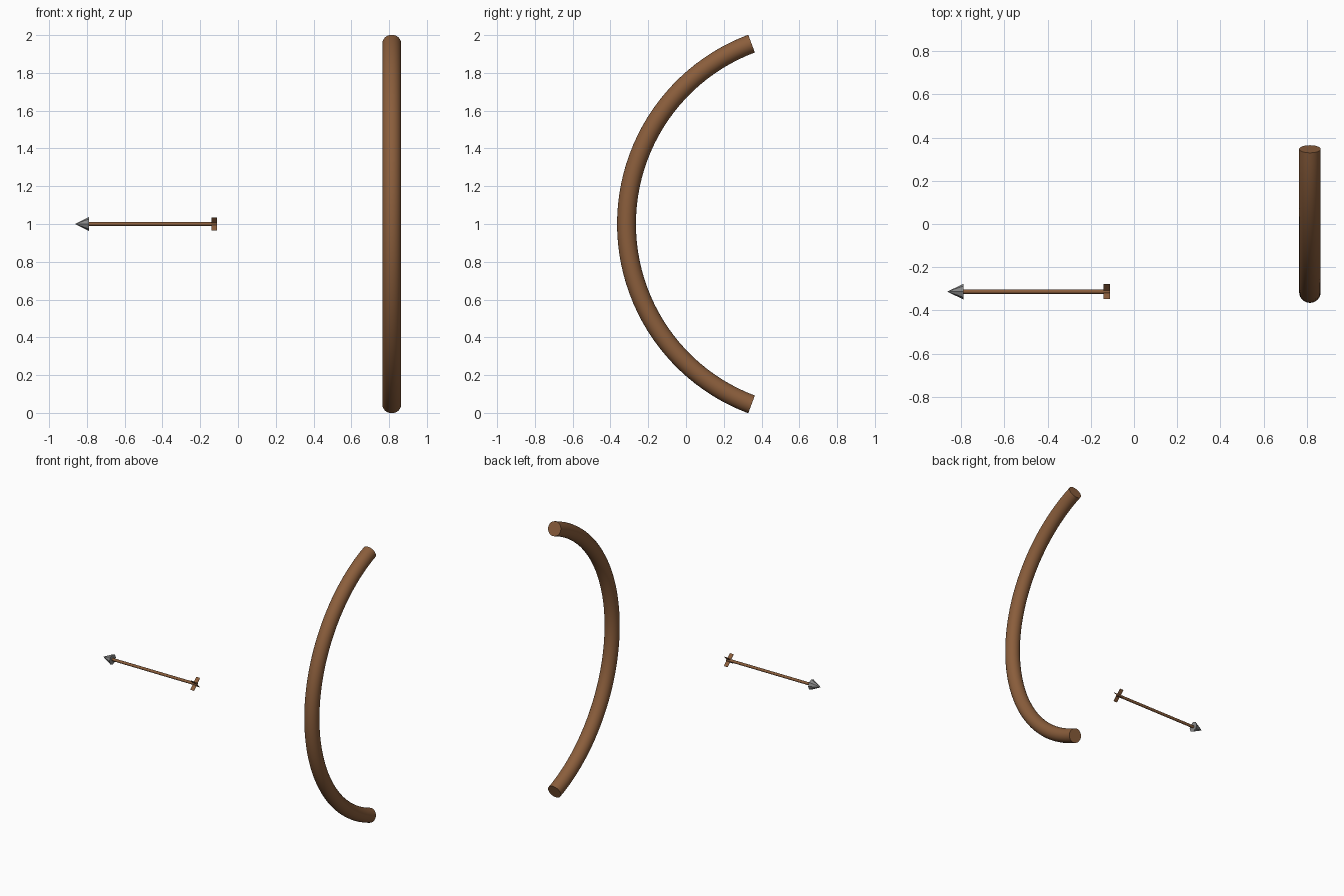
import bpy, bmesh, math
from mathutils import Matrix, Vector

if "Cube" in bpy.data.objects:
    bpy.data.objects.remove(bpy.data.objects["Cube"])


def material(name, rgb):
    m = bpy.data.materials.new(name)
    m.diffuse_color = (*rgb, 1)
    m.use_nodes = True
    m.node_tree.nodes["Principled BSDF"].inputs["Base Color"].default_value = m.diffuse_color
    return m


wood = material("brown wood", (0.258, 0.112, 0.045))
metal = material("grey metal", (0.25, 0.25, 0.25))


def finish(name, bm, mat, smooth=False):
    bmesh.ops.recalc_face_normals(bm, faces=bm.faces[:])
    mesh = bpy.data.meshes.new(name)
    bm.to_mesh(mesh)
    bm.free()
    obj = bpy.data.objects.new(name, mesh)
    bpy.context.collection.objects.link(obj)
    mesh.materials.append(mat)
    if smooth:
        bpy.ops.object.select_all(action='DESELECT')
        obj.select_set(True)
        bpy.context.view_layer.objects.active = obj
        bpy.ops.object.shade_smooth_by_angle(angle=math.radians(40))
    return obj


# Bow: round tube swept along an arc in the YZ plane, flat end caps
BOW_X, ARC_Y, ARC_R, TUBE_R = 0.814, 0.705, 1.02, 0.05
HALF_ANGLE, STEPS, SIDES = math.radians(69.45), 48, 24
bm = bmesh.new()
rings = []
for i in range(STEPS + 1):
    a = -HALF_ANGLE + 2 * HALF_ANGLE * i / STEPS
    ring = []
    for j in range(SIDES):
        t = 2 * math.pi * j / SIDES
        r = ARC_R + TUBE_R * math.cos(t)
        ring.append(bm.verts.new((BOW_X + TUBE_R * math.sin(t),
                                  ARC_Y - r * math.cos(a),
                                  1 + r * math.sin(a))))
    rings.append(ring)
for r0, r1 in zip(rings, rings[1:]):
    for j in range(SIDES):
        k = (j + 1) % SIDES
        bm.faces.new((r0[j], r0[k], r1[k], r1[j]))
bm.faces.new(rings[0])
bm.faces.new(rings[-1])
finish("bow", bm, wood, smooth=True)

# Arrow lies along x and points to -x
ARROW_Y, ARROW_Z = -0.313, 1.0


def rod(name, x0, x1, r0, r1, sides, mat, smooth=False):
    """Cylinder or cone along x, radius r0 at x0 and r1 at x1."""
    bm = bmesh.new()
    place = (Matrix.Translation(((x0 + x1) / 2, ARROW_Y, ARROW_Z))
             @ Matrix.Rotation(math.pi / 2, 4, 'Y'))
    bmesh.ops.create_cone(bm, cap_ends=True, segments=sides, radius1=r0,
                          radius2=r1, depth=x1 - x0, matrix=place)
    return finish(name, bm, mat, smooth)


rod("arrow_shaft", -0.80, -0.11, 0.01, 0.01, 12, wood, smooth=True)
rod("arrow_head", -0.864, -0.788, 0.0, 0.037, 8, metal)

# Fletching: two thin plates crossed at 45 degrees
for n, angle in enumerate((45, -45), 1):
    bm = bmesh.new()
    place = (Matrix.Translation((-0.125, ARROW_Y, ARROW_Z))
             @ Matrix.Rotation(math.radians(angle), 4, 'X')
             @ Matrix.Diagonal((0.03, 0.002, 0.096, 1)))
    bmesh.ops.create_cube(bm, size=1, matrix=place)
    finish(f"fletching_{n}", bm, wood)
